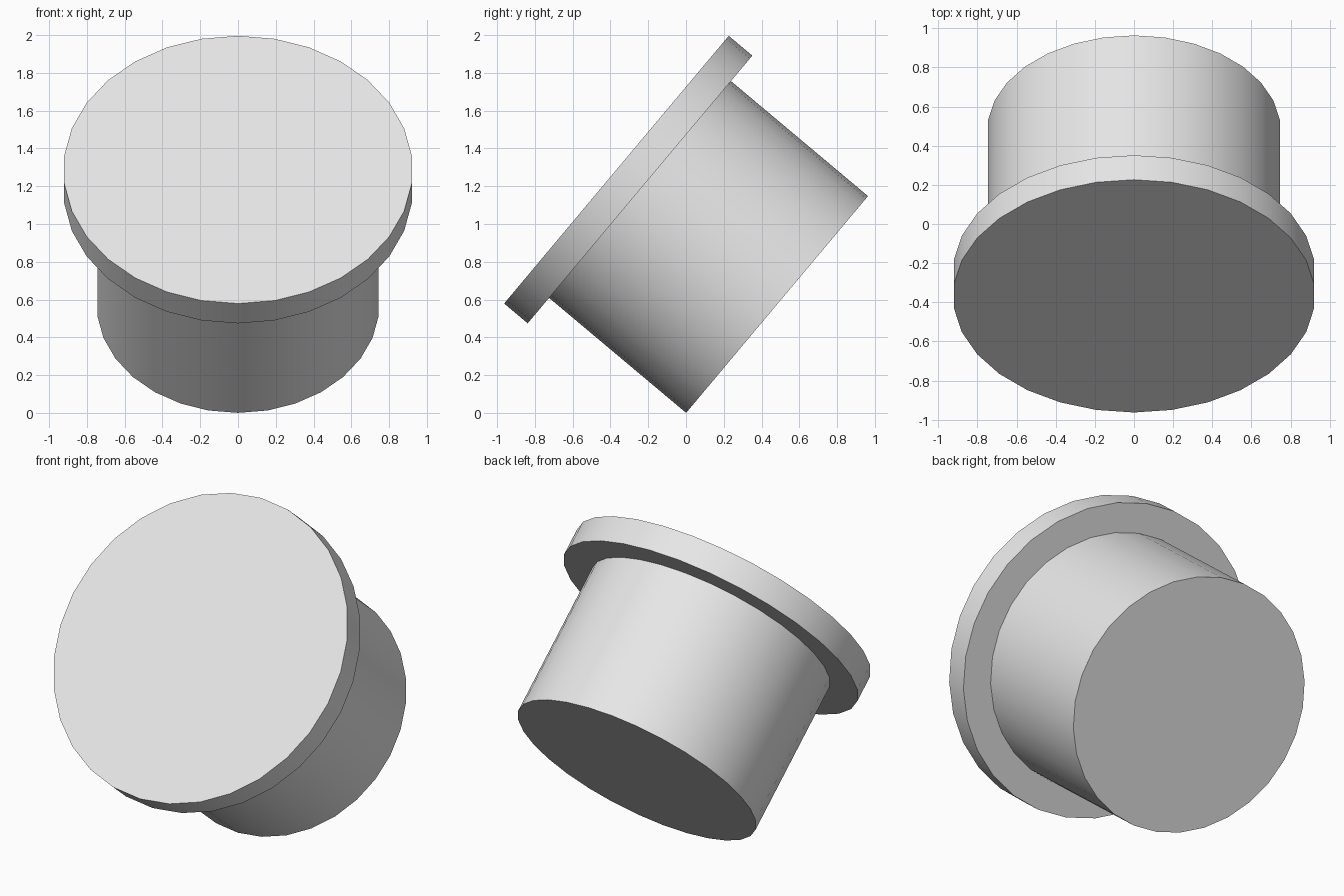
import bpy
import math
from mathutils import Matrix, Vector

cube = bpy.data.objects.get("Cube")
if cube:
    bpy.data.objects.remove(cube, do_unlink=True)

grey = bpy.data.materials.new("light_grey")
grey.use_nodes = True
grey.diffuse_color = (0.8, 0.8, 0.8, 1)
grey.node_tree.nodes["Principled BSDF"].inputs["Base Color"].default_value = (0.8, 0.8, 0.8, 1)

# Shared tilted axis, running from the body's rear face to the cap's front face
TILT = math.radians(50)
SIDES = 30
rotation = Matrix.Rotation(TILT, 4, "X")
axis = rotation @ Vector((0, 0, 1))
rear_centre = Vector((0, 0.482, 0.574))


def disc(name, radius, start, depth):
    """Tilted cylinder beginning at a distance along the shared axis."""
    bpy.ops.mesh.primitive_cylinder_add(
        vertices=SIDES, radius=radius, depth=depth,
        location=rear_centre + axis * (start + depth / 2),
        rotation=(TILT, 0, 0))
    obj = bpy.context.object
    obj.name = name
    obj.data.materials.append(grey)
    bpy.ops.object.shade_smooth_by_angle(angle=math.radians(30))
    return obj


# Narrow body and wide cap
disc("body", 0.749, 0, 0.947)
disc("cap", 0.925, 0.947, 0.163)
